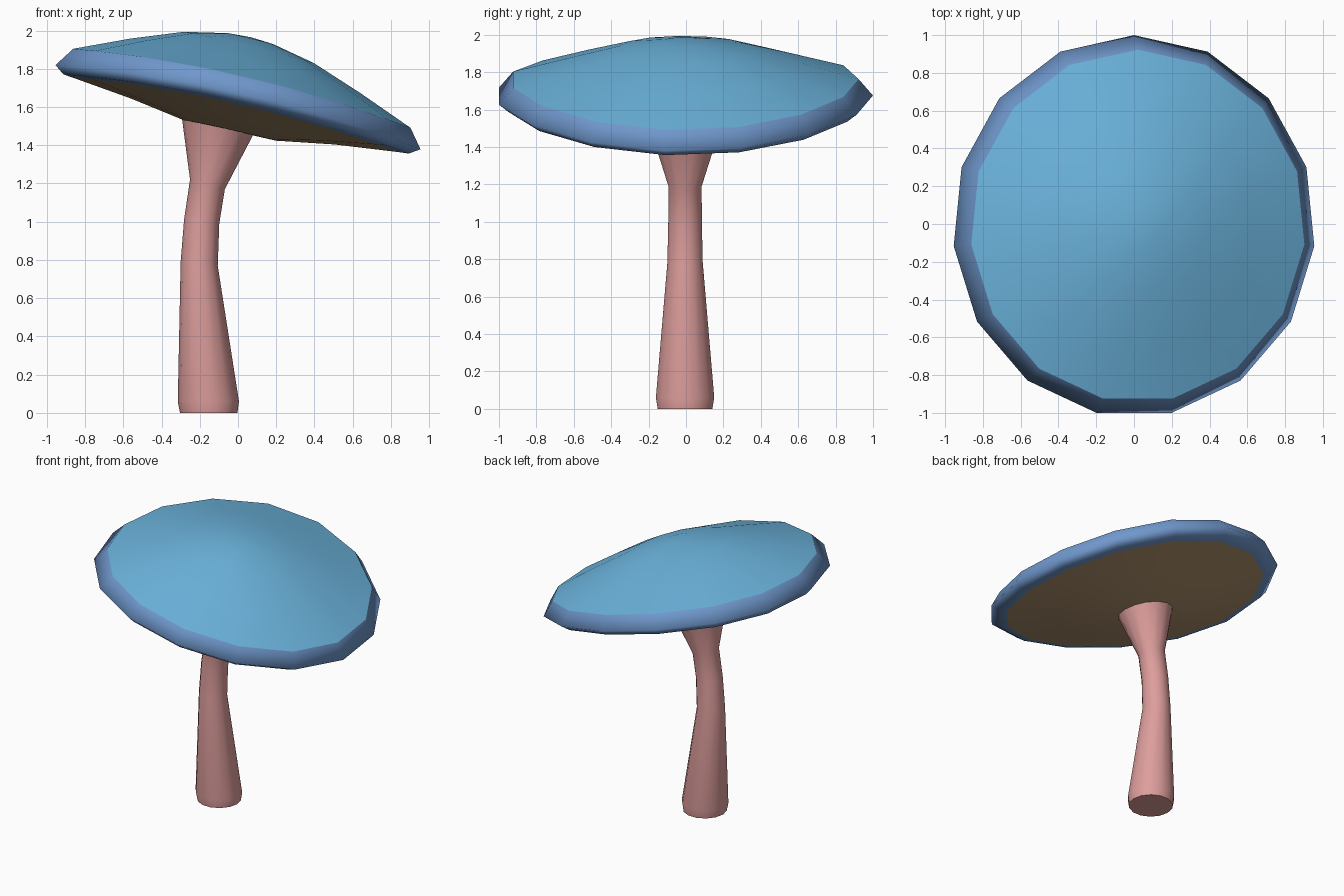
import bpy, bmesh
from math import sin, cos, pi, radians

cube = bpy.data.objects.get("Cube")
if cube:
    bpy.data.objects.remove(cube, do_unlink=True)


def material(name, rgb):
    m = bpy.data.materials.new(name)
    m.use_nodes = True
    m.diffuse_color = (*rgb, 1)
    m.node_tree.nodes["Principled BSDF"].inputs["Base Color"].default_value = (*rgb, 1)
    return m


sky_blue = material("sky blue", (0.15, 0.46, 0.73))
rim_blue = material("rim blue", (0.16, 0.31, 0.60))
gill_tan = material("gill tan", (0.42, 0.28, 0.15))
stem_pink = material("stem pink", (0.72, 0.34, 0.33))


def loft(name, rings, mat, smooth_angle=180):
    """Join rings of points with quads; a ring of one point closes as a fan."""
    bm = bmesh.new()
    loops = [[bm.verts.new(p) for p in ring] for ring in rings]
    for a, b in zip(loops, loops[1:]):
        n = max(len(a), len(b))
        for i in range(n):
            j = (i + 1) % n
            if len(b) == 1:
                bm.faces.new((a[i], a[j], b[0]))
            else:
                bm.faces.new((a[i], a[j], b[j], b[i]))
    if len(loops[0]) > 1 and name == "stem":
        bm.faces.new(loops[0][::-1])
    mesh = bpy.data.meshes.new(name)
    bm.to_mesh(mesh)
    bm.free()
    mesh.materials.append(mat)
    ob = bpy.data.objects.new(name, mesh)
    bpy.context.collection.objects.link(ob)
    bpy.ops.object.select_all(action='DESELECT')
    ob.select_set(True)
    bpy.context.view_layer.objects.active = ob
    bpy.ops.object.shade_smooth_by_angle(angle=radians(smooth_angle))
    return ob


# Cap: rings leaning toward +x and gently arched along x
TILT = radians(13)
SIDES = 15


def cap_ring(r, h):
    pts = []
    for k in range(SIDES if r else 1):
        a = pi / 2 + 2 * pi * k / SIDES
        u, y = r * cos(a), 1.026 * r * sin(a) - 0.011
        x = u * cos(TILT) + h * sin(TILT)
        z = 1.6 + h * cos(TILT) - u * sin(TILT) + 0.075 * (1 - (x / 0.95) ** 2)
        pts.append((x, y, z))
    return pts


def cap_part(name, profile, mat):
    return loft(name, [cap_ring(r, h) for r, h in profile], mat)


cap_part("cap_top", [(0.91, 0.09), (0.62, 0.175), (0.35, 0.253), (0.12, 0.292), (0, 0.298)], sky_blue)
cap_part("cap_rim", [(0.88, -0.057), (0.932, -0.045), (0.985, 0), (0.91, 0.09)], rim_blue)
# Underside runs from the centre outward so its faces look down
cap_part("cap_underside", [(0.88, -0.057), (0.55, -0.13), (0.25, -0.197), (0, -0.2)], gill_tan).data.flip_normals()

# Stem: bent, flared at the foot and under the cap (centre x, z, radius, lean)
STEM = [(-0.153, 0, 0.15, 0), (-0.155, 0.06, 0.16, 0), (-0.203, 0.78, 0.097, 0.1),
        (-0.19, 1.0, 0.092, 0.12), (-0.16, 1.195, 0.091, 0.28), (-0.095, 1.53, 0.2, 0.13)]
N = 14
stem_rings = []
for cx, z, r, lean in STEM:
    angles = [2 * pi * k / N for k in range(N)]
    stem_rings.append([(cx + r * cos(a), r * sin(a) - 0.005, z - lean * r * cos(a)) for a in angles])
loft("stem", stem_rings, stem_pink, 60)
